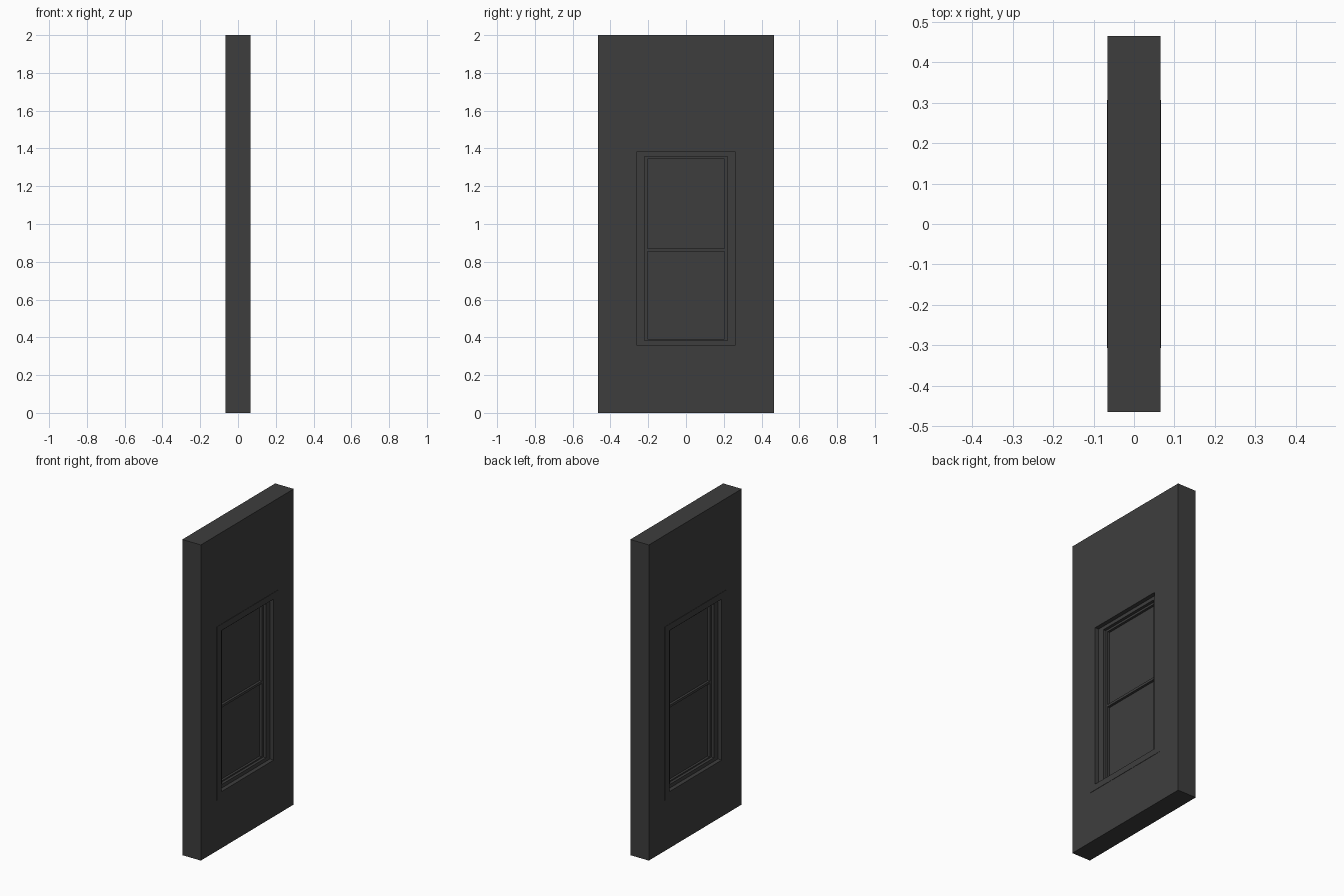
import bpy
import bmesh

if "Cube" in bpy.data.objects:
    bpy.data.objects.remove(bpy.data.objects["Cube"], do_unlink=True)

# Single dark grey finish
grey = bpy.data.materials.new("dark_grey")
grey.use_nodes = True
grey.diffuse_color = (0.048, 0.048, 0.048, 1)
grey.node_tree.nodes["Principled BSDF"].inputs["Base Color"].default_value = grey.diffuse_color


def finish(name, bm):
    bmesh.ops.recalc_face_normals(bm, faces=bm.faces)
    mesh = bpy.data.meshes.new(name)
    bm.to_mesh(mesh)
    bm.free()
    mesh.materials.append(grey)
    obj = bpy.data.objects.new(name, mesh)
    bpy.context.collection.objects.link(obj)


def loop(bm, rect, x):
    half, low, high = rect
    corners = ((-half, low), (half, low), (half, high), (-half, high))
    return [bm.verts.new((x, y, z)) for y, z in corners]


def frame(name, outer, inner, depth):
    """Rectangular frame through the wall; rects are (half width, bottom, top)."""
    bm = bmesh.new()
    loops = [loop(bm, outer, depth), loop(bm, inner, depth),
             loop(bm, inner, -depth), loop(bm, outer, -depth)]
    for a, b in zip(loops, loops[1:] + loops[:1]):
        for i in range(4):
            j = (i + 1) % 4
            bm.faces.new((a[i], a[j], b[j], b[i]))
    finish(name, bm)


def slab(name, rect, depth):
    bm = bmesh.new()
    a, b = loop(bm, rect, depth), loop(bm, rect, -depth)
    bm.faces.new(a)
    bm.faces.new(b)
    for i in range(4):
        j = (i + 1) % 4
        bm.faces.new((a[i], a[j], b[j], b[i]))
    finish(name, bm)


# Nested outlines from the wall edge in to the glass
wall = (0.465, 0, 2)
trim = (0.307, 0.322, 1.42)
opening = (0.262, 0.36, 1.38)
sash = (0.22, 0.383, 1.358)
glass = (0.205, 0.391, 1.345)

frame("wall_panel", wall, trim, 0.065)
frame("window_trim", trim, opening, 0.067)
frame("window_frame", opening, sash, 0.041)
frame("window_sash", sash, glass, 0.023)
slab("window_glass", glass, 0.008)
slab("meeting_rail", (glass[0], 0.855, 0.87), 0.023)
